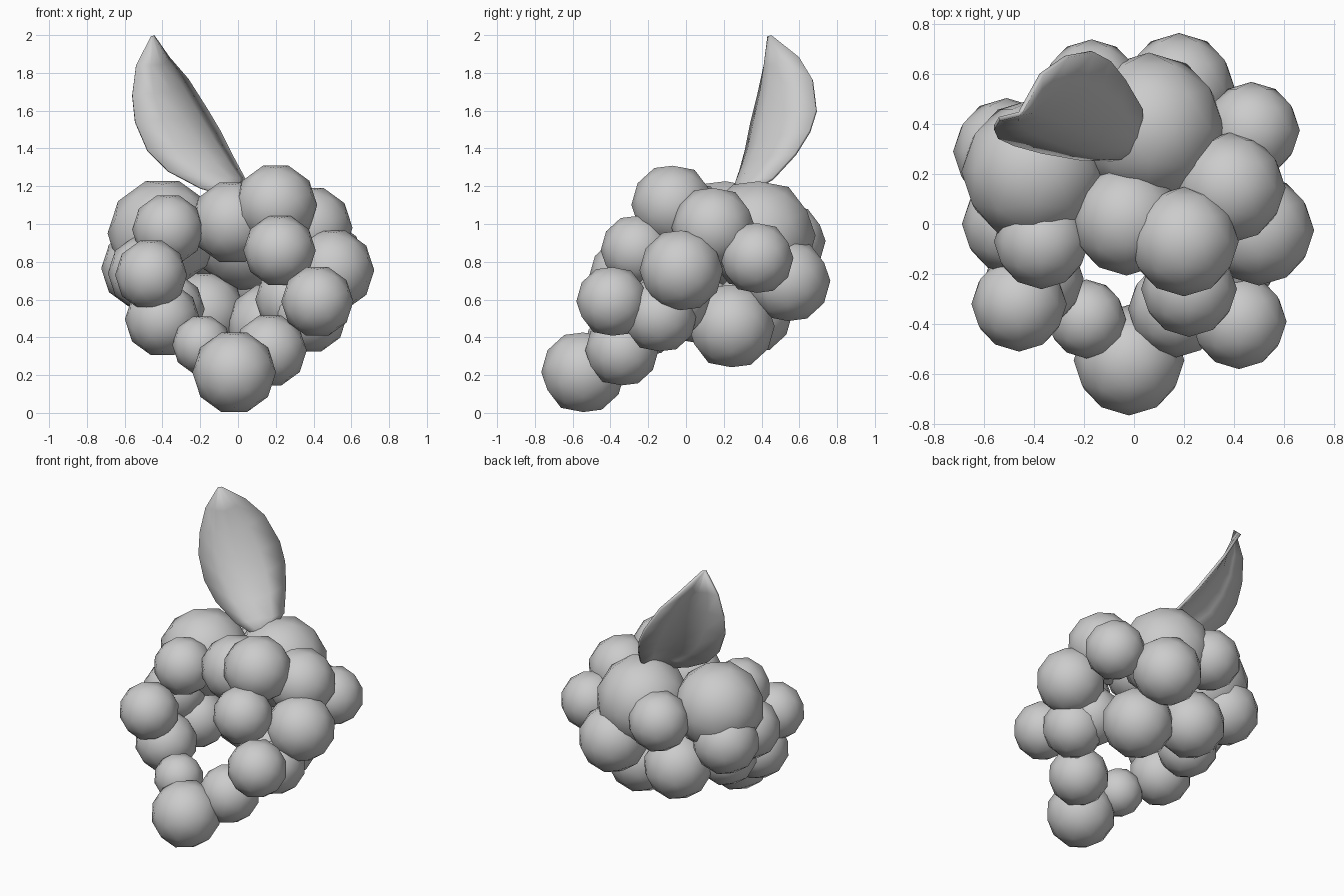
import bpy, bmesh
from math import radians
from mathutils import Matrix, Vector

# Grapes: x, y, z, radius
GRAPES = [
    (-.02, -.545, .215, .217), (.17, -.34, .33, .19), (-.19, -.38, .36, .155),
    (.42, -.39, .59, .187), (-.46, -.32, .73, .187), (-.37, -.07, .97, .187),
    (.22, -.26, .86, .188), (.2, -.07, 1.1, .215), (-.03, .015, 1.01, .217),
    (-.40, .21, .95, .285), (.06, .385, .94, .295), (-.17, .54, .91, .195),
    (.18, .54, .70, .22), (.47, .375, .82, .19), (.385, .145, .98, .217),
    (.5, -.025, .755, .217), (.17, .24, .46, .225), (.38, -.14, .515, .195),
    (-.18, .345, .53, .215), (-.51, .29, .765, .21), (-.485, 0, .74, .2),
    (-.4, -.22, .495, .195), (-.37, .08, .55, .19), (.29, -.07, .6, .195),
]


def finish(name, bm):
    me = bpy.data.meshes.new(name)
    bmesh.ops.recalc_face_normals(bm, faces=bm.faces)
    bm.to_mesh(me)
    bm.free()
    me.shade_smooth()
    ob = bpy.data.objects.new(name, me)
    bpy.context.collection.objects.link(ob)
    return ob


# Bunch of low-poly round grapes, ten-sided from the front
turn = Matrix.Rotation(radians(90), 4, 'X') @ Matrix.Rotation(radians(18), 4, 'Z')
for i, (x, y, z, r) in enumerate(GRAPES):
    bm = bmesh.new()
    bmesh.ops.create_icosphere(bm, subdivisions=2, radius=r * 1.02,
                               matrix=Matrix.Translation((x, y, z)) @ turn)
    finish(f"grape_{i + 1:02d}", bm)

# Leaf: left edge, midrib and right edge from tip to base
LEFT = [(-.46, .44, 1.995), (-.54, .42, 1.84), (-.56, .385, 1.68), (-.545, .35, 1.54),
        (-.48, .32, 1.39), (-.37, .29, 1.28), (-.2, .26, 1.19), (0, .26, 1.13)]
MID = [(-.455, .445, 1.995), (-.41, .45, 1.84), (-.36, .44, 1.70), (-.29, .415, 1.56),
       (-.21, .385, 1.43), (-.13, .345, 1.33), (-.05, .305, 1.24), (.01, .27, 1.13)]
RIGHT = [(-.45, .455, 1.995), (-.37, .6, 1.88), (-.27, .67, 1.765), (-.165, .69, 1.6),
         (-.1, .655, 1.49), (-.04, .58, 1.37), (.03, .46, 1.24), (.02, .28, 1.13)]


def halfway(a, b):
    """Point between edge and midrib, bowed a little toward the front right."""
    return (Vector(a) + Vector(b)) / 2 + Vector((.012, -.015, 0))


bm = bmesh.new()
rows = []
for i, (a, m, b) in enumerate(zip(LEFT, MID, RIGHT)):
    pts = (a, halfway(a, m), m, halfway(m, b), b) if 0 < i < 7 else \
        [Vector(a).lerp(Vector(b), t / 4) for t in range(5)]
    rows.append([bm.verts.new(p) for p in pts])
for r0, r1 in zip(rows, rows[1:]):
    for j in range(4):
        bm.faces.new((r0[j], r0[j + 1], r1[j + 1], r1[j]))
leaf = finish("leaf", bm)
mod = leaf.modifiers.new("thickness", 'SOLIDIFY')
mod.thickness = .018
mod.offset = 0
